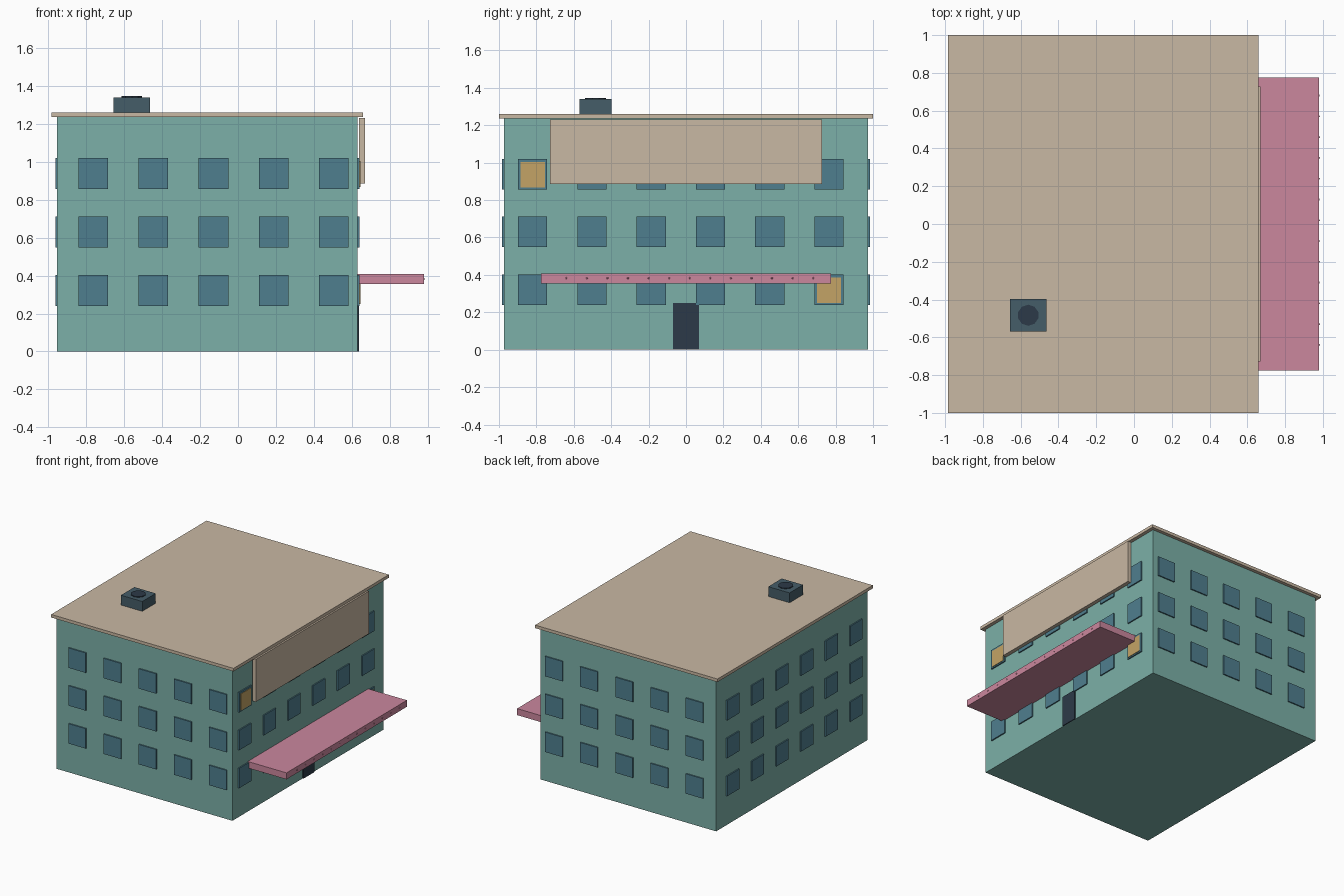
import bpy, math

if "Cube" in bpy.data.objects:
    bpy.data.objects.remove(bpy.data.objects["Cube"])


def material(name, hex_code):
    def lin(c):
        return c / 12.92 if c <= 0.04045 else ((c + 0.055) / 1.055) ** 2.4
    m = bpy.data.materials.new(name)
    rgb = [lin(int(hex_code[i:i + 2], 16) / 255) for i in (0, 2, 4)]
    m.diffuse_color = (*rgb, 1)
    m.use_nodes = True
    m.node_tree.nodes["Principled BSDF"].inputs["Base Color"].default_value = m.diffuse_color
    return m


WALL = material("wall_teal", "7CB0A8")
TAN = material("tan", "C9B8A3")
PINK = material("pink", "CB879E")
GLASS = material("window_blue", "4F7F8F")
LIT = material("lit_yellow", "C4A466")
DARK = material("dark_navy", "2C3A48")
UNIT = material("unit_slate", "455D68")


def box(name, lo, hi, mat):
    """Axis-aligned box between two corners."""
    bpy.ops.mesh.primitive_cube_add(size=1)
    ob = bpy.context.object
    ob.name = name
    ob.scale = [b - a for a, b in zip(lo, hi)]
    ob.location = [(a + b) / 2 for a, b in zip(lo, hi)]
    bpy.ops.object.transform_apply(location=False, rotation=False, scale=True)
    ob.data.materials.append(mat)
    return ob


X0, X1, Y = -0.953, 0.631, 0.973   # wall faces
OUT, INN = 0.010, 0.005            # window projection and embedding
HW, HH = 0.078, 0.081              # window half sizes

# Main block and roof slab
box("building_walls", (X0, -Y, 0), (X1, Y, 1.235), WALL)
box("roof_slab", (-0.984, -1, 1.235), (0.66, 1, 1.26), TAN)

# Windows: three floors on all four sides
cols_x = [-0.763 + 0.317 * i for i in range(5)]
cols_y = [-0.820 + 0.317 * i for i in range(6)]
for z in (0.321, 0.63, 0.938):
    for x in cols_x:
        box("front_window", (x - HW, -Y - OUT, z - HH), (x + HW, -Y + INN, z + HH), GLASS)
        box("back_window", (x - HW, Y - INN, z - HH), (x + HW, Y + OUT, z + HH), GLASS)
    for y in cols_y:
        box("left_window", (X0 - OUT, y - HW, z - HH), (X0 + INN, y + HW, z + HH), GLASS)
        box("right_window", (X1 - INN, y - HW, z - HH), (X1 + OUT, y + HW, z + HH), GLASS)

# Lit panes on the entrance side
for y, z in ((cols_y[0], 0.935), (cols_y[5], 0.318)):
    box("lit_pane", (X1, y - 0.065, z - 0.068), (X1 + OUT + 0.004, y + 0.065, z + 0.068), LIT)

# Entrance door, canopy and blank sign board
box("entrance_door", (X1 - INN, -0.07, 0), (X1 + 0.008, 0.07, 0.25), DARK)
box("canopy", (X1, -0.775, 0.355), (0.98, 0.775, 0.408), PINK)
box("sign_board", (0.638, -0.727, 0.885), (0.67, 0.727, 1.232), TAN)

# Small bulbs along the canopy edge
for i in range(13):
    bpy.ops.mesh.primitive_uv_sphere_add(segments=8, ring_count=5, radius=0.006,
                                         location=(0.978, -0.64 + 0.11 * i, 0.382))
    bulb = bpy.context.object
    bulb.name = "canopy_bulb"
    bulb.data.materials.append(PINK)

# Rooftop unit with fan cover
box("roof_unit", (-0.656, -0.570, 1.26), (-0.464, -0.397, 1.34), UNIT)
bpy.ops.mesh.primitive_cylinder_add(vertices=10, radius=0.056, depth=0.02,
                                    location=(-0.56, -0.483, 1.336))
fan = bpy.context.object
fan.name = "roof_unit_fan"
fan.data.materials.append(DARK)
